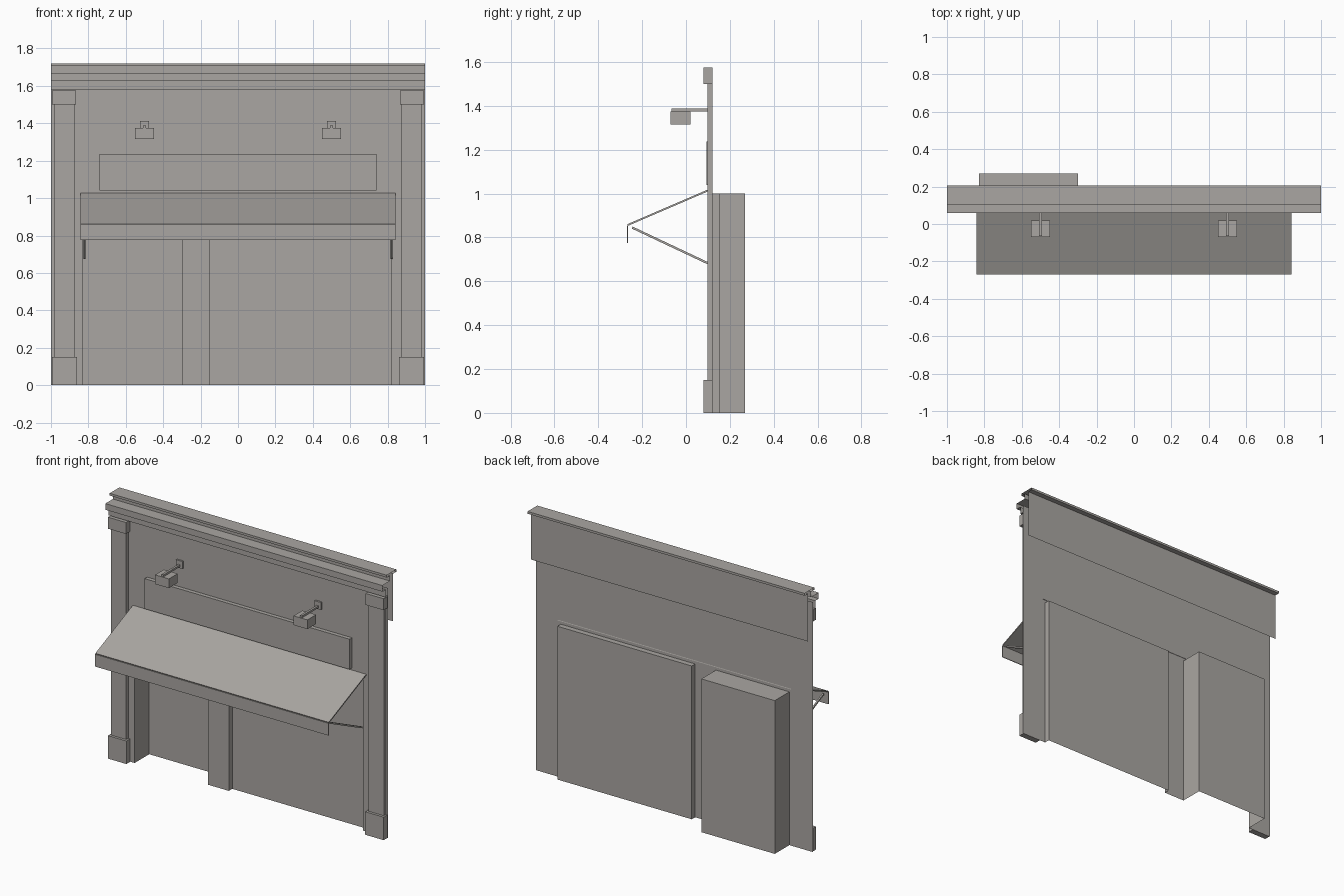
import bpy
import bmesh
from mathutils import Matrix, Vector

cube = bpy.data.objects.get("Cube")
if cube:
    bpy.data.objects.remove(cube, do_unlink=True)

# One warm grey for the whole shopfront
COLOUR = (0.40, 0.38, 0.36, 1.0)
grey = bpy.data.materials.new("warm_grey")
grey.use_nodes = True
grey.diffuse_color = COLOUR
grey.node_tree.nodes["Principled BSDF"].inputs["Base Color"].default_value = COLOUR
grey.node_tree.nodes["Principled BSDF"].inputs["Roughness"].default_value = 0.8

WALL_Y = 0.12


def finish(name, bm):
    mesh = bpy.data.meshes.new(name)
    bm.to_mesh(mesh)
    bm.free()
    mesh.materials.append(grey)
    obj = bpy.data.objects.new(name, mesh)
    bpy.context.collection.objects.link(obj)
    return obj


def box(name, x, y, z):
    """Box from (low, high) ranges."""
    bm = bmesh.new()
    bmesh.ops.create_cube(bm, size=1)
    for v in bm.verts:
        v.co = [r[0] if c < 0 else r[1] for c, r in zip(v.co, (x, y, z))]
    return finish(name, bm)


def bar(name, x, width, start, end, thick):
    """Straight bar between two (y, z) points."""
    a, b = Vector((x, *start)), Vector((x, *end))
    bm = bmesh.new()
    bmesh.ops.create_cube(bm, size=1)
    bmesh.ops.scale(bm, vec=(width, (b - a).length, thick), verts=bm.verts)
    turn = Vector((0, 1, 0)).rotation_difference(b - a).to_matrix().to_4x4()
    bmesh.ops.transform(bm, matrix=Matrix.Translation((a + b) / 2) @ turn, verts=bm.verts)
    return finish(name, bm)


def strip(name, profile, half):
    """Open-ended moulding: a (y, z) profile swept along x."""
    bm = bmesh.new()
    rows = [[bm.verts.new((x, y, z)) for x in (-half, half)] for y, z in profile]
    for (a, b), (c, d) in zip(rows, rows[1:]):
        bm.faces.new((a, b, d, c))
    return finish(name, bm)


# Front wall sheet with two openings
DOOR = (-0.83, -0.30)
WINDOW = (-0.15, 0.82)
HEAD = 1.0
bm = bmesh.new()
xs = [-1, *DOOR, *WINDOW, 1]
zs = [0, HEAD, 1.63]
for x0, x1 in zip(xs, xs[1:]):
    for z0, z1 in zip(zs, zs[1:]):
        if z0 == 0 and (x0, x1) in (DOOR, WINDOW):
            continue
        bm.faces.new([bm.verts.new((x, WALL_Y, z))
                      for x, z in ((x0, z0), (x1, z0), (x1, z1), (x0, z1))])
bmesh.ops.remove_doubles(bm, verts=bm.verts, dist=0.0001)
finish("front_wall", bm)


# Recesses behind the openings, open in front and underneath
def recess(name, x, back):
    obj = box(name, x, (WALL_Y, back), (0, HEAD))
    bm = bmesh.new()
    bm.from_mesh(obj.data)
    bm.normal_update()
    gone = [f for f in bm.faces if f.normal.y < -0.5 or f.normal.z < -0.5]
    bmesh.ops.delete(bm, geom=gone, context="FACES")
    bm.to_mesh(obj.data)
    bm.free()


recess("door_recess", DOOR, 0.27)
recess("window_recess", WINDOW, 0.155)

# Cornice moulding and coped parapet
strip("cornice", [(WALL_Y, 1.58), (0.095, 1.58), (0.095, 1.63), (0.06, 1.63),
                  (0.06, 1.67), (0.138, 1.67)], 1)
strip("parapet", [(0.138, 1.67), (0.138, 1.705), (0.105, 1.705), (0.105, 1.72),
                  (0.205, 1.72), (0.205, 1.705), (0.172, 1.705), (0.172, 1.394)], 1)

# Pilasters with plinths and caps
for side, s in (("left", 1), ("right", -1)):
    def across(a, b):
        return tuple(sorted((s * a, s * b)))

    box(side + "_pilaster", across(0.875, 0.985), (0.097, WALL_Y), (0.15, 1.5))
    box(side + "_plinth", across(0.862, 0.995), (0.08, WALL_Y), (0, 0.15))
    box(side + "_cap", across(0.865, 0.995), (0.08, WALL_Y), (1.5, 1.575))

    # Sign lamp on a bracket
    box(side + "_lamp_head", across(0.45, 0.55), (-0.07, 0.02), (1.315, 1.375))
    box(side + "_lamp_arm", across(0.493, 0.507), (-0.065, 0.115), (1.375, 1.388))
    box(side + "_lamp_plate", across(0.477, 0.523), (0.108, WALL_Y), (1.365, 1.413))

    # Awning support arm
    bar(side + "_awning_arm", s * 0.82, 0.01, (-0.245, 0.845), (0.105, 0.68), 0.01)

# Sign board
box("sign_board", (-0.74, 0.74), (0.094, WALL_Y), (1.04, 1.237))

# Awning slope and hanging valance
bar("awning_slope", 0, 1.684, (-0.266, 0.857), (0.12, 1.023), 0.008)
box("awning_valance", (-0.842, 0.842), (-0.27, -0.265), (0.775, 0.855))
